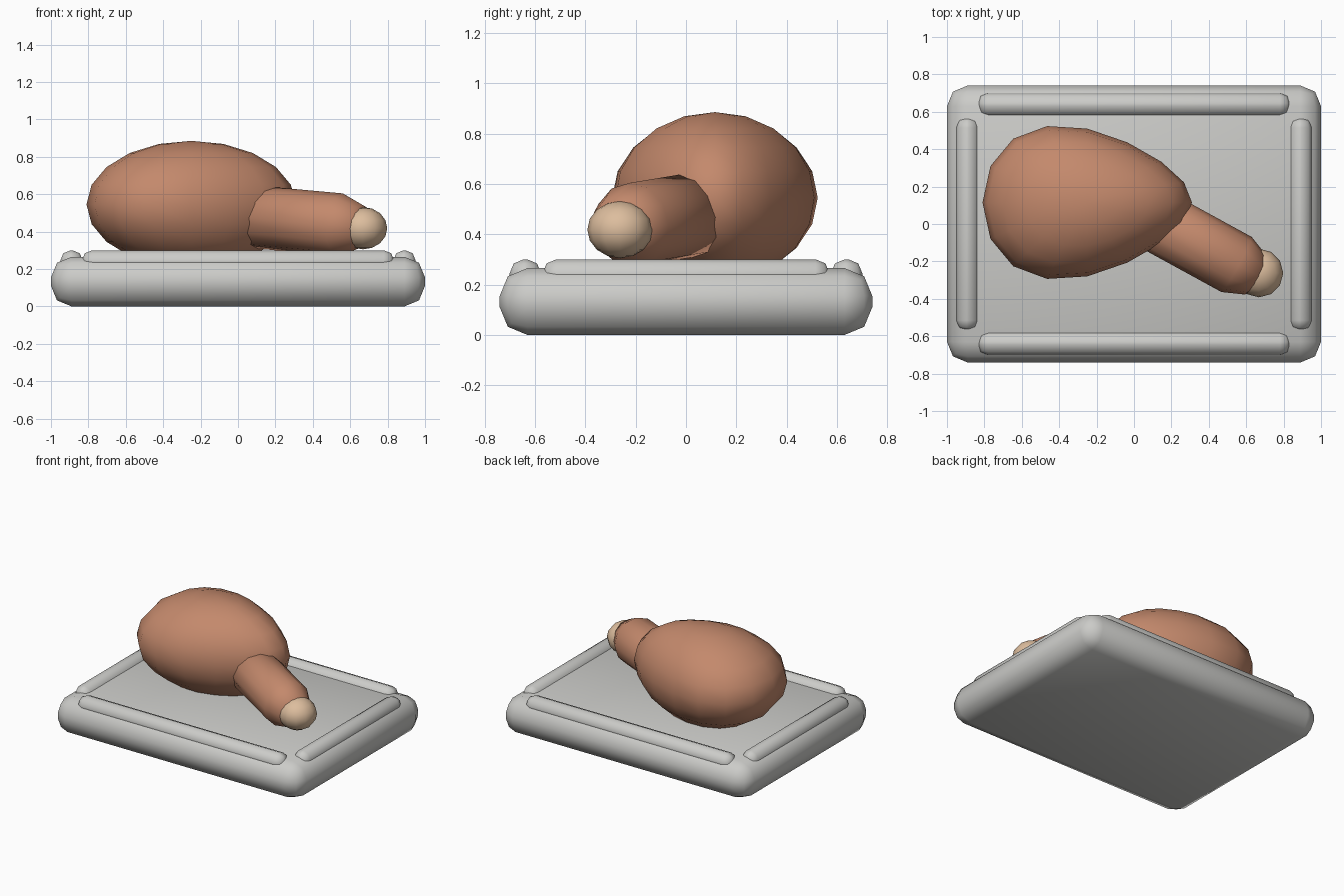
import bpy, bmesh, math
from mathutils import Vector

old = bpy.data.objects.get("Cube")
if old:
    bpy.data.objects.remove(old, do_unlink=True)


def material(name, rgb):
    m = bpy.data.materials.new(name)
    m.use_nodes = True
    m.diffuse_color = (*rgb, 1)
    m.node_tree.nodes["Principled BSDF"].inputs["Base Color"].default_value = (*rgb, 1)
    return m


stone = material("tray grey", (0.6, 0.6, 0.58))
meat = material("roast brown", (0.55, 0.25, 0.15))
bone = material("bone beige", (0.72, 0.51, 0.34))


def finish(name, bm, mat, loc=(0, 0, 0)):
    """Turn a bmesh into a smooth-shaded object."""
    bmesh.ops.recalc_face_normals(bm, faces=bm.faces)
    mesh = bpy.data.meshes.new(name)
    bm.to_mesh(mesh)
    bm.free()
    mesh.materials.append(mat)
    mesh.shade_smooth()
    ob = bpy.data.objects.new(name, mesh)
    ob.location = loc
    bpy.context.collection.objects.link(ob)
    return ob


def rounded_box(name, size, loc, radius, mat):
    bm = bmesh.new()
    bmesh.ops.create_cube(bm, size=1)
    bmesh.ops.scale(bm, vec=size, verts=bm.verts)
    bmesh.ops.bevel(bm, geom=bm.edges[:], offset=radius, segments=2,
                    profile=0.5, affect='EDGES')
    return finish(name, bm, mat, loc)


# Tray with four raised rim bars
rounded_box("tray", (2, 1.48, 0.265), (0, 0, 0.1325), 0.11, stone)
for side, s in (("front", -1), ("back", 1)):
    rounded_box(side + "_rim", (1.67, 0.125, 0.12), (0, s * 0.638, 0.24), 0.055, stone)
for side, s in (("right", -1), ("left", 1)):
    rounded_box(side + "_rim", (0.12, 1.14, 0.12), (s * 0.89, 0, 0.24), 0.055, stone)

# Plump body, narrowing in width toward the leg
bm = bmesh.new()
bmesh.ops.create_uvsphere(bm, u_segments=16, v_segments=10, radius=1)
for v in bm.verts:
    v.co = (0.56 * v.co.x, v.co.y * (0.395 - 0.123 * v.co.x), 0.34 * v.co.z)
finish("thigh", bm, meat, (-0.25, 0.115, 0.545))

# Leg: round-ended cylinder lathed around its own z axis
radius, length, sides = 0.168, 0.9, 12
bm = bmesh.new()
profile = [(0, 0), (radius, 0), (radius, length - radius)]
profile += [(radius * math.cos(a), length - radius + radius * math.sin(a))
            for a in (math.pi / 4, math.pi / 2)]
verts = [bm.verts.new((r, 0, z)) for r, z in profile]
edges = [bm.edges.new(pair) for pair in zip(verts, verts[1:])]
bmesh.ops.spin(bm, geom=verts + edges, cent=(0, 0, 0), axis=(0, 0, 1),
               angle=math.tau, steps=sides)
bmesh.ops.remove_doubles(bm, verts=bm.verts, dist=0.001)
leg = finish("leg", bm, meat, (-0.092, 0.134, 0.495))
aim = Vector((0.877, -0.48, -0.08))
leg.rotation_euler = aim.to_track_quat('Z', 'Y').to_euler()

# Bone knob at the leg's end
bm = bmesh.new()
bmesh.ops.create_uvsphere(bm, u_segments=12, v_segments=8, radius=0.13)
bmesh.ops.scale(bm, vec=(1, 1, 0.87), verts=bm.verts)
finish("bone_knob", bm, bone, (0.668, -0.262, 0.418))
